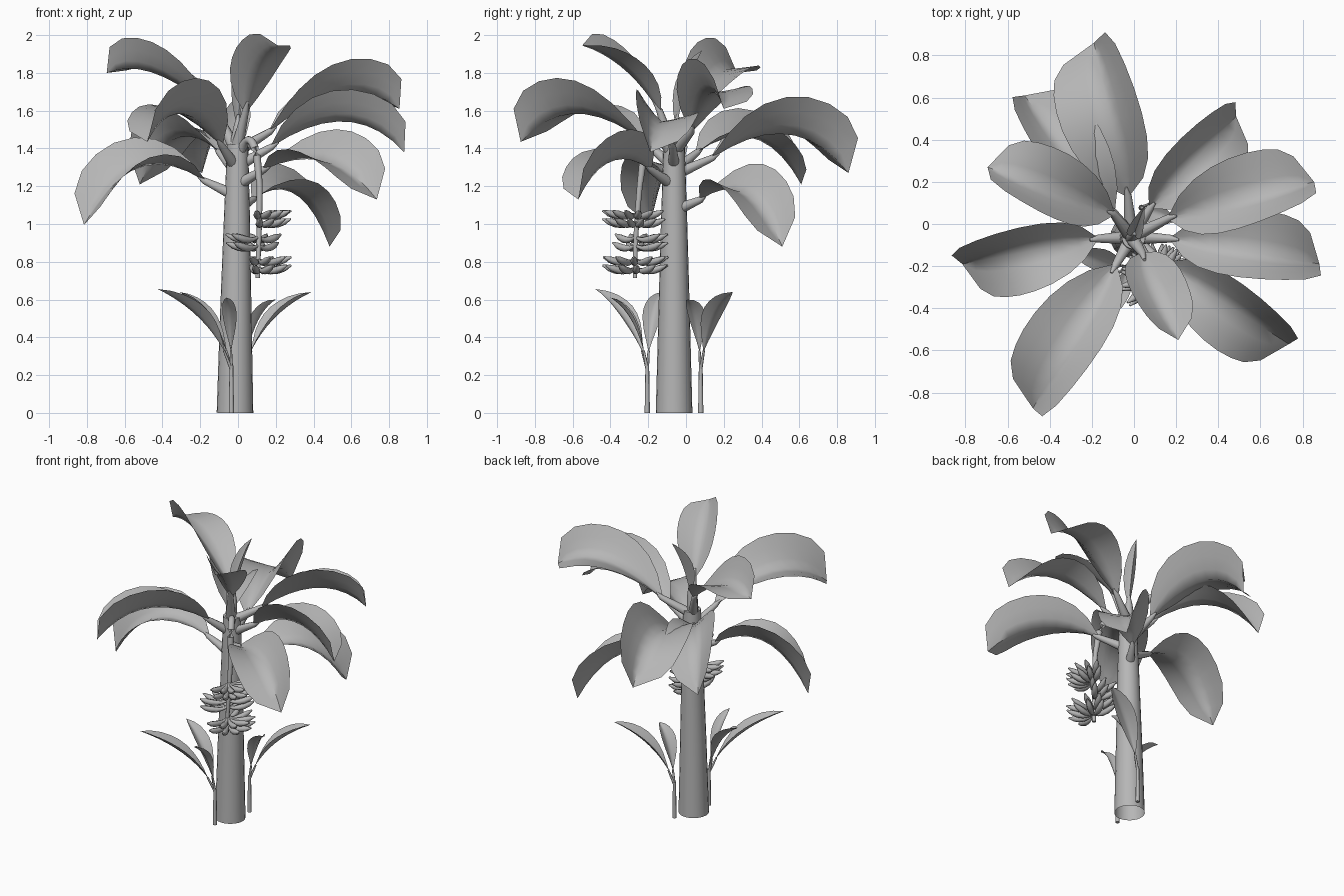
import bpy, math
from mathutils import Vector as V

if "Cube" in bpy.data.objects:
    bpy.data.objects.remove(bpy.data.objects["Cube"])

grey = bpy.data.materials.new("plain_grey")
grey.diffuse_color = (0.47, 0.47, 0.47, 1)
grey.use_nodes = True
grey.node_tree.nodes["Principled BSDF"].inputs["Base Color"].default_value = grey.diffuse_color


def make(name, verts, faces, smooth_angle=60):
    me = bpy.data.meshes.new(name)
    me.from_pydata([tuple(v) for v in verts], [], faces)
    me.materials.append(grey)
    ob = bpy.data.objects.new(name, me)
    bpy.context.collection.objects.link(ob)
    bpy.ops.object.select_all(action='DESELECT')
    ob.select_set(True)
    bpy.context.view_layer.objects.active = ob
    bpy.ops.object.shade_smooth_by_angle(angle=math.radians(smooth_angle))
    return ob


def bezier(a, b, c, n):
    a, b, c = V(a), V(b), V(c)
    return [a * (1 - t) ** 2 + b * 2 * t * (1 - t) + c * t * t
            for t in (i / n for i in range(n + 1))]


def tube(path, radii, sides, verts, faces, open_start=False):
    """Append a tube along a path to a vertex and face list."""
    path = [V(p) for p in path]
    start = len(verts)
    n = len(path)
    for i, p in enumerate(path):
        d = (path[min(i + 1, n - 1)] - path[max(i - 1, 0)]).normalized()
        ref = V((0, 1, 0)) if abs(d.z) > 0.9 else V((0, 0, 1))
        u = d.cross(ref).normalized()
        w = u.cross(d)
        for k in range(sides):
            a = -2 * math.pi * k / sides
            verts.append(p + (u * math.cos(a) + w * math.sin(a)) * radii[i])
    for i in range(n - 1):
        for k in range(sides):
            a, b = start + i * sides, start + (i + 1) * sides
            k2 = (k + 1) % sides
            faces.append((a + k, a + k2, b + k2, b + k))
    if not open_start:
        faces.append(tuple(start + k for k in reversed(range(sides))))
    faces.append(tuple(start + (n - 1) * sides + k for k in range(sides)))


def add_tube(name, path, radii, sides=10, open_start=False):
    vs, fs = [], []
    tube(path, radii, sides, vs, fs, open_start)
    return make(name, vs, fs)


WIDE = [.06, .47, .74, .9, .98, 1, .97, .89, .66, 0]       # broad leaf outline
SLIM = [.05, .3, .58, .8, .95, 1, .92, .75, .45, 0]        # slender leaf outline
ACROSS = [-1, -.66, -.33, 0, .33, .66, 1]


def blade(name, base, ctrl, tip, half, fold=33, roll=0, shape=WIDE):
    """Leaf blade folded upwards along a drooping midrib, twisting towards the tip."""
    n = len(shape) - 1
    mid = bezier(base, ctrl, tip, n)
    verts, faces = [], []
    for i, p in enumerate(mid):
        d = (mid[min(i + 1, n)] - mid[max(i - 1, 0)]).normalized()
        side = d.cross(V((0, 0, 1))).normalized()
        up = side.cross(d)
        twist = roll * (.15 + 1.4 * i / n)
        for s in ACROSS:
            a = math.radians(fold + (twist if s < 0 else -twist))
            w = half * shape[i]
            verts.append(p + side * (s * w * math.cos(a))
                         + up * (abs(s) ** 1.25 * w * math.sin(a)))
    m = len(ACROSS)
    for i in range(n):
        for k in range(m - 1):
            a = i * m + k
            faces.append((a, a + 1, a + m + 1, a + m))
    return make(name, verts, faces)


# trunk
AX, AY = -0.012, -0.063
add_tube("trunk", [(AX - .004, AY, 0), (AX, AY, .5), (AX + .006, AY, 1), (AX + .01, AY, 1.42)],
         [.097, .084, .07, .056], 20, open_start=True)

# big crown leaves: base, tip, control height, half width, roll, height on trunk
crown = {
    "back": ((-.03, .14, 1.35), (-.19, .86, 1.27), 1.64, .25, -25, 1.26),
    "back_right": ((.08, .08, 1.13), (.485, .51, .88), 1.31, .2, 25, 1.07),
    "right_upper": ((.17, .03, 1.49), (.855, .2, 1.61), 1.83, .215, -25, 1.38),
    "right_middle": ((.18, -.07, 1.41), (.88, -.19, 1.38), 1.69, .21, -25, 1.30),
    "front_right": ((.14, -.19, 1.29), (.735, -.57, 1.13), 1.45, .21, 27, 1.2),
    "front_left": ((-.09, -.2, 1.42), (-.48, -.875, 1.435), 1.74, .23, 25, 1.3),
    "left_lower": ((-.18, -.07, 1.23), (-.815, -.19, .995), 1.48, .2, -25, 1.15),
    "left_upper": ((-.1, .05, 1.57), (-.695, .27, 1.8), 1.9, .2, 25, 1.39),
    "back_left": ((-.1, .06, 1.38), (-.52, .61, 1.21), 1.61, .2, 25, 1.28),
}
for name, (b, t, cz, half, roll, hz) in crown.items():
    ctrl = V(b).lerp(V(t), .6)
    ctrl.z = cz
    blade(name + "_leaf", b, ctrl, t, half, 33, roll)
    add_tube(name + "_leaf_stalk", [(AX, AY, hz), b, V(b).lerp(ctrl, .08)], [.034, .018, .006])

# upright young leaf and rolled spear leaf
blade("young_leaf", (.04, -.14, 1.59), (.09, -.31, 1.87), (.21, -.55, 1.945), .16, 33, -16)
add_tube("young_leaf_stalk", [(AX, AY, 1.37), (.04, -.14, 1.6), (.05, -.17, 1.65)],
         [.036, .018, .008])
blade("spear_leaf", (0, -.05, 1.5), (.01, -.02, 1.72), (.05, .085, 1.92), .065, 55, shape=SLIM)
add_tube("spear_leaf_stalk", [(AX, AY, 1.38), (0, -.05, 1.52), (.003, -.045, 1.58)],
         [.04, .022, .008])

# young shoots beside the trunk
shoots = [
    ("front_shoot", (-.035, -.205),
     [((-.425, -.48, .656), .075), ((-.31, -.13, .64), .065), ((-.06, -.4, .61), .045)]),
    ("back_shoot", (.035, .078),
     [((.39, .245, .64), .075), ((.2, .01, .6), .06)]),
]
for name, (x, y), leaves in shoots:
    add_tube(name + "_stem", [(x, y, 0), (x, y, .25)], [.014, .01], 8)
    for i, (t, half) in enumerate(leaves):
        top, t = V((x, y, .25)), V(t)
        base = top + V(((t.x - x) * .1, (t.y - y) * .1, .08))
        ctrl = top.lerp(t, .4)
        ctrl.z = .54
        add_tube(f"{name}_leaf_stalk_{i}", [top - V((0, 0, .02)), base], [.009, .006], 8)
        blade(f"{name}_leaf_{i}", base, ctrl, t, half, 33, shape=SLIM)

# hanging fruit stalk
CX, CY = .108, -.268
path = bezier((.0, -.07, 1.34), (.06, -.15, 1.54), (.1, -.225, 1.36), 8)
path += [V((.115, -.245, 1.2)), V((.113, -.262, 1.0)), V((CX, CY, .85)), V((.105, -.27, .715))]
add_tube("fruit_stalk", path, [.024] * 3 + [.021] * 6 + [.016, .014, .013, .012])

# fruit hands: height, facing angle, half spread
for i, (z, face, spread) in enumerate([(1.03, -15, 75), (.905, 135, 85), (.785, 0, 100)]):
    vs, fs = [], []
    count = 7
    for row, dz in enumerate((.022, -.022)):
        for k in range(count):
            a = math.radians(face - spread + 2 * spread * k / (count - 1) + row * 6 - 3)
            c, s = math.cos(a), math.sin(a)
            prof = [(.008, 0, .008), (.04, -.01, .012), (.07, -.012, .018), (.105, -.007, .02),
                    (.14, .004, .017), (.162, .013, .009), (.175, .018, .005)]
            tube([(CX + r * c, CY + r * s, z + dz + h) for r, h, _ in prof],
                 [q for _, _, q in prof], 7, vs, fs)
    make(f"fruit_hand_{i + 1}", vs, fs)
